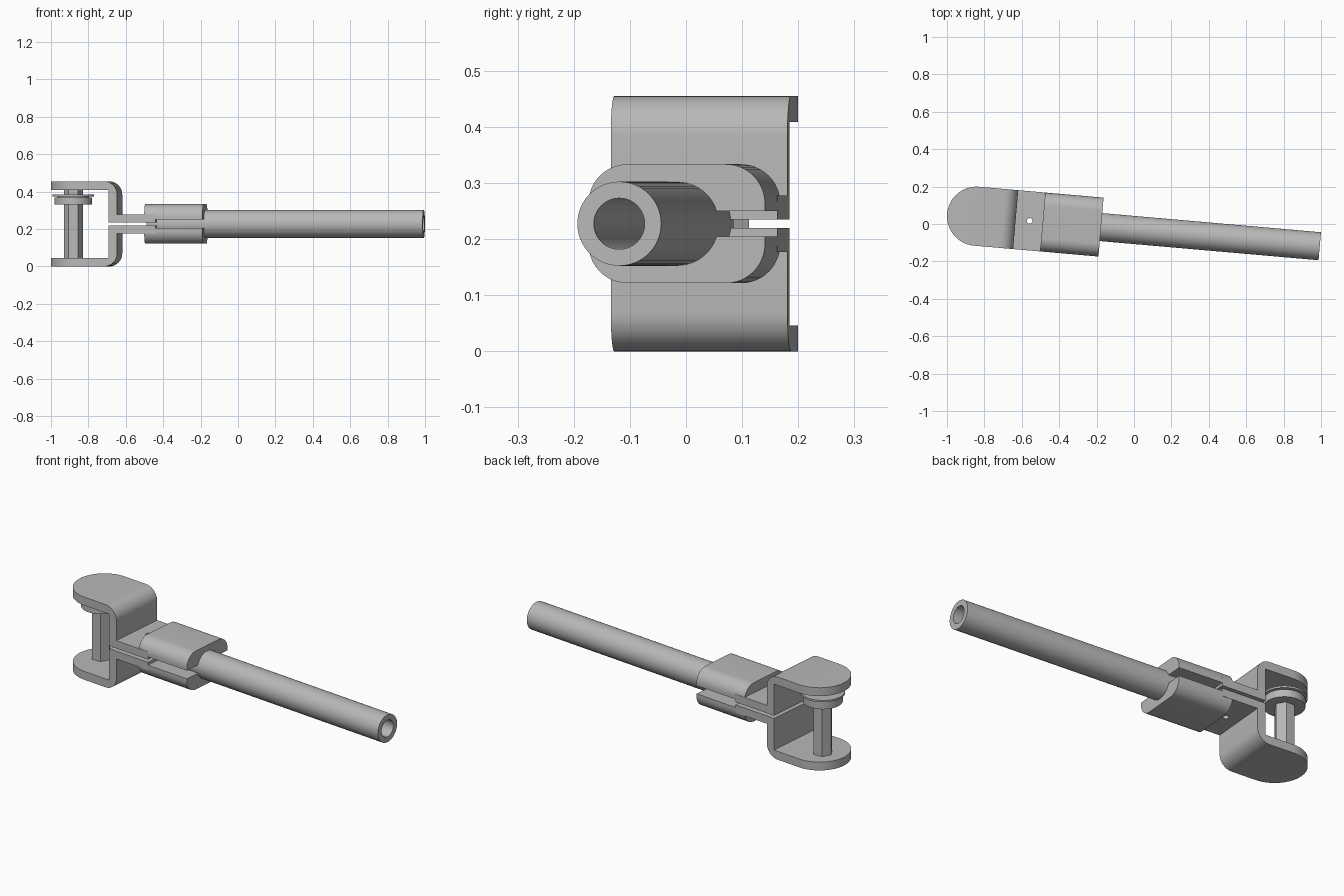
import bpy, bmesh, math
from mathutils import Vector

if "Cube" in bpy.data.objects:
    bpy.data.objects.remove(bpy.data.objects["Cube"], do_unlink=True)

steel = bpy.data.materials.new("grey steel")
steel.use_nodes = True
GREY = (0.48, 0.48, 0.48, 1)
steel.diffuse_color = GREY
steel.node_tree.nodes["Principled BSDF"].inputs["Base Color"].default_value = GREY

ORIGIN = (0, -0.032, 0.2275)    # tube axis passes through here
TURN = math.radians(-5)
HALF = 0.158                    # half width of the bracket
TOP = 0.2275                    # half height of the bracket
THICK = 0.046
SLIT = 0.0075                   # half gap between the two strips
TUBE_R, BORE_R = 0.075, 0.0455


def arc(cx, cy, r, a0, a1, n=12):
    steps = [math.radians(a0 + (a1 - a0) * i / n) for i in range(n + 1)]
    return [(cx + r * math.cos(a), cy + r * math.sin(a)) for a in steps]


def circle(cx, cy, r, n=48):
    return arc(cx, cy, r, 0, 360, n)[:-1]


def prism(name, points, axis, a, b):
    """Extrude a closed 2D outline along one axis from a to b."""
    place = {"x": lambda p, t: (t, p[0], p[1]),
             "y": lambda p, t: (p[0], t, p[1]),
             "z": lambda p, t: (p[0], p[1], t)}[axis]
    bm = bmesh.new()
    face = bm.faces.new([bm.verts.new(place(p, a)) for p in points])
    new = bmesh.ops.extrude_face_region(bm, geom=[face])["geom"]
    shift = Vector(place((0, 0), b - a))
    bmesh.ops.translate(bm, vec=shift, verts=[g for g in new if isinstance(g, bmesh.types.BMVert)])
    bmesh.ops.recalc_face_normals(bm, faces=bm.faces)
    mesh = bpy.data.meshes.new(name)
    bm.to_mesh(mesh)
    bm.free()
    mesh.materials.append(steel)
    obj = bpy.data.objects.new(name, mesh)
    obj.location, obj.rotation_euler = ORIGIN, (0, 0, TURN)
    bpy.context.collection.objects.link(obj)
    return obj


def select(obj):
    bpy.ops.object.select_all(action="DESELECT")
    obj.select_set(True)
    bpy.context.view_layer.objects.active = obj


def combine(obj, other, operation):
    bpy.context.view_layer.update()
    mod = obj.modifiers.new("combine", "BOOLEAN")
    mod.operation, mod.object, mod.solver = operation, other, "EXACT"
    select(obj)
    bpy.ops.object.modifier_apply(modifier=mod.name)
    bpy.data.objects.remove(other, do_unlink=True)


def smooth(obj):
    select(obj)
    bpy.ops.object.shade_smooth_by_angle(angle=math.radians(30))


# Two mirrored bracket halves: rounded ear, bent wall, strip and clamp block
for name, s in (("upper_bracket", 1), ("lower_bracket", -1)):
    wall_out, wall_in, strip_end, bend = -0.635, -0.682, -0.43, 0.07
    strip_top = SLIT + 0.043
    side = [(-1.1, TOP), *arc(wall_out - bend, TOP - bend, bend, 90, 0),
            (wall_out, strip_top), (strip_end, strip_top), (strip_end, SLIT),
            (wall_in, SLIT), (wall_in, TOP - THICK), (-1.1, TOP - THICK)]
    bracket = prism(name, [(x, s * z) for x, z in side], "y", -HALF, HALF)

    ear = [*arc(-0.845, 0, HALF, 90, 270, 40), (0, -HALF), (0, HALF)]
    combine(bracket, prism("ear_cutter", ear, "z", -0.5, 0.5), "INTERSECT")

    r, crown, lip = 0.07, 0.106, 0.0225
    block = [(-HALF, lip), (HALF, lip), *arc(HALF - r, crown - r, r, 0, 90),
             *arc(r - HALF, crown - r, r, 90, 180)]
    combine(bracket, prism("clamp_block", [(y, s * z) for y, z in block],
                           "x", -0.49, -0.177), "UNION")

    combine(bracket, prism("bore_cutter", circle(0, 0, TUBE_R - 0.001), "x", -0.485, 0), "DIFFERENCE")
    combine(bracket, prism("hole_cutter", circle(-0.56, 0, 0.015, 24), "z", -0.15, 0.15), "DIFFERENCE")
    smooth(bracket)

# Hollow tube gripped by the clamp
tube = prism("tube", circle(0, 0, TUBE_R, 64), "x", -0.485, 0.997)
combine(tube, prism("tube_bore", circle(0, 0, BORE_R, 64), "x", -0.6, 1.1), "DIFFERENCE")
smooth(tube)

# Hexagonal pin with its collar and thin washer between the ears
PIN = (-0.886, 0.023)
hexagon = arc(*PIN, 0.051, 5, 365, 6)[:-1]
prism("pin", hexagon, "z", THICK - TOP - 0.005, TOP - THICK + 0.005)
for name, radius, low, high in (("collar", 0.1, 0.33, 0.37),
                                ("washer", 0.111, 0.374, 0.384),
                                ("collar_neck", 0.085, 0.365, 0.376)):
    smooth(prism(name, circle(*PIN, radius), "z", low - TOP, high - TOP))
